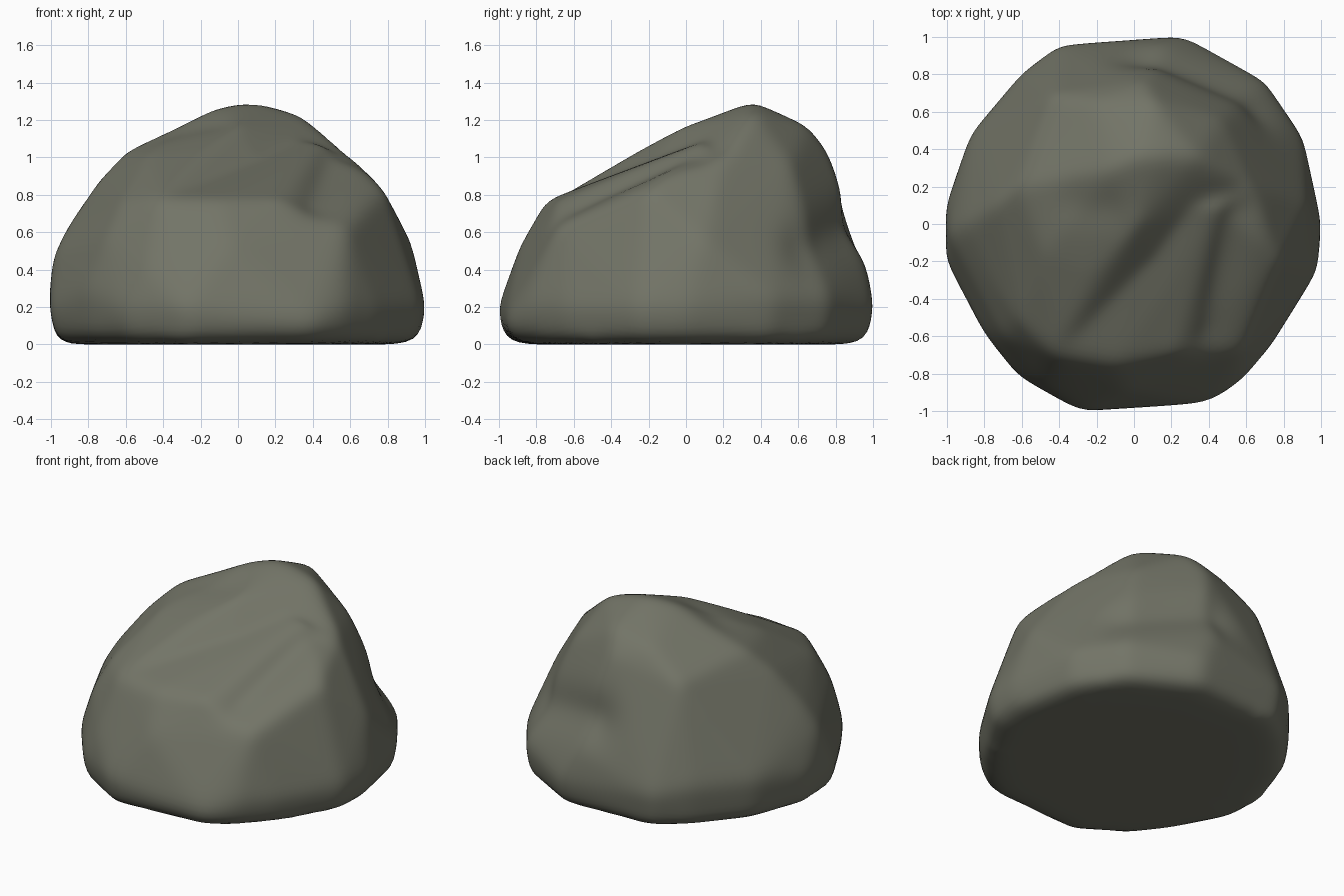
import bpy, bmesh, math
from mathutils import Vector
from mathutils.bvhtree import BVHTree
from mathutils.geometry import intersect_point_line

cube = bpy.data.objects.get("Cube")
if cube:
    bpy.data.objects.remove(cube, do_unlink=True)

# Widest outline of the boulder, low down
waist = [(-1, -.2, .2), (-1, .1, .25), (-.87, .48, .3), (-.6, .8, .3),
         (-.4, .95, .25), (.27, 1, .2), (.7, .76, .25), (.9, .46, .25),
         (1, 0, .2), (.98, -.25, .2), (.73, -.65, .2), (.57, -.84, .2),
         (.4, -.96, .12), (-.28, -1, .2), (-.62, -.81, .2), (-.8, -.58, .28)]
sides = [(-.99, -.05, .5), (-.91, 0, .65), (.63, .2, .99), (.93, .1, .55),
         (-.7, -.6, .57), (-.62, -.52, .76), (-.42, -.7, .78)]
# Low front block with its sloping ledge
ledge = [(-.48, -.86, .4), (-.1, -.75, .77), (.21, -.69, .77), (-.05, -.89, .53),
         (.58, -.68, .63), (.78, -.2, .83), (.48, .1, 1.09), (.1, .1, 1.09)]
# Taller hump behind the ledge
hump = [(.02, .36, 1.3), (.15, .36, 1.29), (.34, .36, 1.24), (-.12, .3, 1.27),
        (-.61, .2, 1.03), (-.75, .1, .88), (-.48, -.16, 1.01), (-.22, -.26, 1.03),
        (0, -.03, 1.16), (.43, .28, 1.15), (.1, .66, 1.17), (.05, .76, 1.04),
        (.1, .84, .82), (.15, .97, .43), (-.2, .65, 1.1), (-.43, .69, .94),
        (.47, .56, .97)]


def chipped_block(points):
    """Search tree of a convex block standing on the ground."""
    block = bmesh.new()
    for p in sides + points:
        block.verts.new(p)
    # Slightly wide, to allow for the softening
    for x, y, z in waist:
        for size, height in ((1.01, z), (.98, .05), (.935, 0)):
            block.verts.new((x * size, y * size, height))
    bmesh.ops.convex_hull(block, input=block.verts)
    tree = BVHTree.FromBMesh(block)
    block.free()
    return tree


# Even skin wrapped round both blocks
blocks = [chipped_block(ledge), chipped_block(hump)]
centre = Vector((0, .05, .45))
bm = bmesh.new()
bmesh.ops.create_icosphere(bm, subdivisions=6, radius=1)
for v in bm.verts:
    ray = v.co.normalized()
    v.co = centre + ray * max(b.ray_cast(centre, ray)[3] for b in blocks)

# Worn hollows: start, end, width, depth
hollows = [((.55, .05, 1.04), (.42, -.6, .72), .1, .05),
           ((.1, .9, .64), (.62, .65, .48), .15, .055),
           ((-.3, .1, 1.15), (-.15, .1, 1.18), .12, .02)]
for v in bm.verts:
    push = 0
    for start, end, width, depth in hollows:
        a, b = Vector(start), Vector(end)
        t = intersect_point_line(v.co, a, b)[1]
        near = a.lerp(b, min(1, max(0, t)))
        push += depth * math.exp(-((v.co - near).length / width) ** 2)
    v.co += (centre - v.co).normalized() * push

# Soften the edges
for i in range(6):
    bmesh.ops.smooth_vert(bm, verts=bm.verts, factor=.5,
                          use_axis_x=True, use_axis_y=True, use_axis_z=True)

mesh = bpy.data.meshes.new("boulder")
bm.to_mesh(mesh)
bm.free()
boulder = bpy.data.objects.new("boulder", mesh)
bpy.context.collection.objects.link(boulder)

# Mossy grey stone
stone = bpy.data.materials.new("mossy_grey_stone")
stone.use_nodes = True
colour = (.17, .175, .135, 1)
stone.diffuse_color = colour
shader = stone.node_tree.nodes["Principled BSDF"]
shader.inputs["Base Color"].default_value = colour
shader.inputs["Roughness"].default_value = .9
mesh.materials.append(stone)

bpy.context.view_layer.objects.active = boulder
boulder.select_set(True)
bpy.ops.object.shade_smooth_by_angle(angle=math.radians(50))
